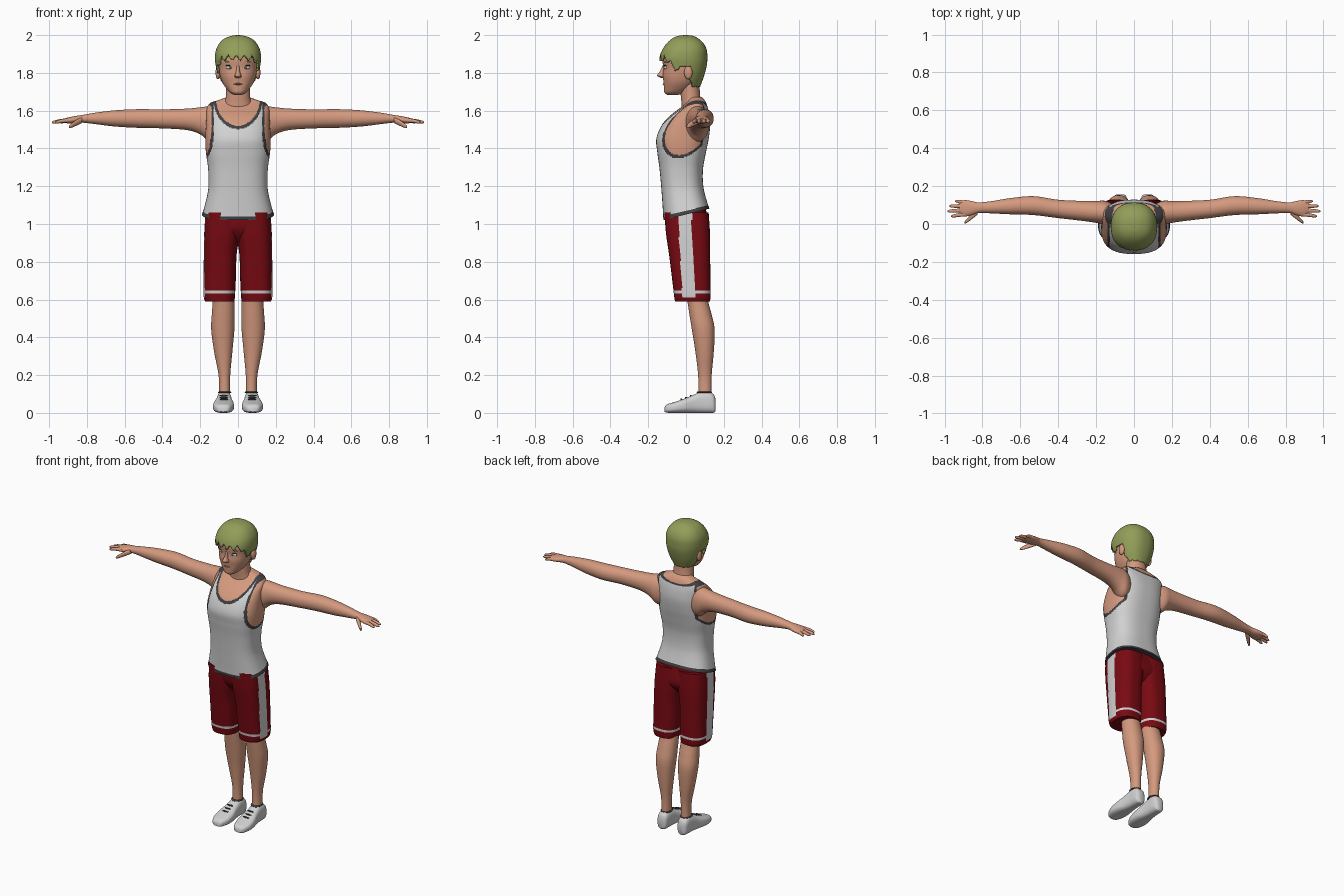
import bpy, bmesh, math
from mathutils import Vector


def material(name, r, g, b):
    m = bpy.data.materials.new(name)
    m.diffuse_color = (r, g, b, 1)
    return m


SKIN = material("skin", 0.66, 0.32, 0.21)
HAIR = material("olive hair", 0.29, 0.34, 0.10)
WHITE = material("off white", 0.64, 0.64, 0.64)
TRIM = material("dark grey", 0.05, 0.05, 0.055)
RED = material("deep red", 0.19, 0.003, 0.006)
LIP = material("lip", 0.42, 0.16, 0.11)
IRIS = material("eye blue grey", 0.10, 0.16, 0.22)


def finish(bm, name, mats, mirror):
    bmesh.ops.recalc_face_normals(bm, faces=bm.faces[:])
    me = bpy.data.meshes.new(name)
    bm.to_mesh(me)
    bm.free()
    ob = bpy.data.objects.new(name, me)
    bpy.context.collection.objects.link(ob)
    for m in mats:
        me.materials.append(m)
    if mirror:
        mod = ob.modifiers.new("mirror", 'MIRROR')
        mod.use_mirror_merge = False
    return ob


def smooth_keys(keys, steps):
    """Catmull-Rom interpolation of the section table."""
    out = []
    for i in range(len(keys) - 1):
        p0, p1 = keys[max(i - 1, 0)], keys[i]
        p2, p3 = keys[i + 1], keys[min(i + 2, len(keys) - 1)]
        for s in range(steps):
            t = s / steps
            out.append([0.5 * (2 * b + (c - a) * t + (2 * a - 5 * b + 4 * c - d) * t * t
                               + (3 * b - a - 3 * c + d) * t ** 3)
                        for a, b, c, d in zip(p0, p1, p2, p3)])
    out.append(list(keys[-1]))
    return out


def loft(name, keys, mats, axis='z', n=32, steps=6, p=2.3, mirror=False, rule=None):
    """Sections (t, a0, a1, b0, b1[, tilt]) along an axis, with rounded cross-sections.
    rule(centre) gives the material index of a face, or None to delete it."""
    bm = bmesh.new()
    rings = []
    for k in smooth_keys(keys, steps):
        t, a0, a1, b0, b1 = k[:5]
        tilt = k[5] if len(k) > 5 else 0
        ring = []
        for i in range(n):
            w = 2 * math.pi * (i + 0.5) / n
            c, s = math.cos(w), math.sin(w)
            a = (a0 + a1) / 2 + (a1 - a0) / 2 * math.copysign(abs(c) ** (2 / p), c)
            b = (b0 + b1) / 2 + (b1 - b0) / 2 * math.copysign(abs(s) ** (2 / p), s)
            h = t + tilt * b
            co = {'z': (a, b, h), 'x': (h, a, b), 'y': (a, h, b)}[axis]
            ring.append(bm.verts.new(co))
        rings.append(ring)
    for r, q in zip(rings, rings[1:]):
        for i in range(n):
            j = (i + 1) % n
            bm.faces.new((r[i], r[j], q[j], q[i]))
    bm.faces.new(rings[0])
    bm.faces.new(rings[-1])
    if rule:
        gone = []
        for f in bm.faces:
            m = rule(f.calc_center_median())
            if m is None:
                gone.append(f)
            else:
                f.material_index = m
        bmesh.ops.delete(bm, geom=gone, context='FACES')
    return finish(bm, name, mats, mirror)


def blob(name, centre, radii, mat, mirror=False):
    bm = bmesh.new()
    bmesh.ops.create_uvsphere(bm, u_segments=20, v_segments=12, radius=1)
    for v in bm.verts:
        v.co = Vector(c + r * x for c, r, x in zip(centre, radii, v.co))
    return finish(bm, name, [mat], mirror)


# Tank top, with bare skin at the neckline and armholes and dark edging
def tank_rule(c):
    x, y, z = abs(c.x), c.y, c.z
    if z - 0.25 * y < 1.07 and z < 1.15:
        return 2
    if y < 0.06:
        neck = math.hypot(x / 0.115, (z - 1.66) / 0.14)
    else:
        neck = math.hypot(x / 0.115, (z - 1.665) / 0.035)
    if neck < 1 or z > 1.662:
        return 1
    if (neck < 1.12) if y < 0.06 else (neck < 1.3):
        return 2
    arm = math.hypot((y - 0.01 - 0.35 * (z - 1.5)) / 0.112, (z - 1.5) / 0.135)
    if arm < 1 and x > 0.14:
        return 1
    if arm < 1.12 and x > 0.128:
        return 2
    return 0


loft("tank_top", [
    (1.05, -.19, .19, -.12, .125, .25), (1.09, -.178, .178, -.122, .113, .2),
    (1.19, -.157, .157, -.13, .092, .08), (1.29, -.158, .158, -.14, .09, 0),
    (1.38, -.17, .17, -.152, .106, 0), (1.45, -.173, .173, -.157, .12, 0),
    (1.52, -.17, .17, -.13, .128, 0), (1.57, -.167, .167, -.088, .125, 0),
    (1.61, -.165, .165, -.037, .117, 0), (1.64, -.148, .148, 0, .107, 0),
    (1.657, -.10, .10, .012, .098, 0), (1.672, -.06, .06, .015, .085, 0)],
    [WHITE, SKIN, TRIM], n=176, steps=14, p=2.6, rule=tank_rule)


# Shorts, with side stripe and thin band above the hem
def shorts_rule(c):
    middle = 0.015 - 0.055 * (c.z - 0.65)
    if c.x > 0.1 and abs(c.y - middle) < 0.036 and c.z > 0.61:
        return 1
    return 1 if 0.634 < c.z < 0.649 else 0


loft("shorts_leg", [
    (.59, .02, .174, -.058, .126), (.62, .016, .182, -.063, .13),
    (.72, .011, .182, -.075, .129), (.84, .007, .181, -.09, .128),
    (.95, -.01, .179, -.106, .127), (1.06, -.02, .172, -.114, .12)],
    [RED, WHITE], n=100, steps=24, p=2.7, mirror=True, rule=shorts_rule)
loft("shorts_hips", [
    (.90, -.08, .08, -.05, .08), (.95, -.15, .15, -.092, .118),
    (1.0, -.17, .17, -.11, .122), (1.1, -.15, .15, -.112, .1)], [RED], p=2.7)

# Legs and shoes
loft("leg", [
    (.05, .045, .10, .065, .133), (.1, .042, .10, .066, .135), (.2, .041, .103, .064, .136),
    (.32, .03, .126, .05, .147), (.44, .019, .142, .031, .152), (.52, .018, .139, .018, .136),
    (.60, .02, .134, .005, .116), (.70, .03, .14, -.02, .11)], [SKIN], p=2.1, mirror=True)
loft("shoe", [
    (-.113, .055, .10, .006, .03), (-.10, .04, .116, .001, .045), (-.06, .024, .131, 0, .058),
    (-.01, .022, .13, 0, .075), (.04, .03, .118, 0, .096), (.085, .034, .112, 0, .113),
    (.125, .036, .11, 0, .111), (.148, .042, .104, .001, .095), (.157, .055, .09, .01, .07)],
    [WHITE], axis='y', n=40, p=2.8, mirror=True)
for y, z in ((-.025, .071), (.0, .080), (.025, .091)):
    blob("shoe_lace", (.075, y, z), (.022, .005, .005), TRIM, True)
blob("shoe_opening", (.071, .097, .109), (.036, .042, .008), TRIM, True)

# Arms and hands
loft("arm", [
    (.10, .0, .10, 1.44, 1.60), (.15, -.004, .122, 1.435, 1.622), (.20, .006, .122, 1.474, 1.618),
    (.27, .016, .122, 1.497, 1.611), (.40, .031, .128, 1.506, 1.607),
    (.53, .047, .147, 1.509, 1.608), (.65, .051, .137, 1.516, 1.602),
    (.75, .056, .121, 1.528, 1.59), (.82, .058, .114, 1.536, 1.578),
    (.86, .046, .122, 1.533, 1.572), (.895, .04, .126, 1.532, 1.565),
    (.92, .055, .115, 1.536, 1.558)], [SKIN], axis='x', p=2.1, mirror=True)
for name, y0, y1, tip in (("index_finger", .052, .042, .967), ("middle_finger", .073, .068, .985),
                          ("ring_finger", .094, .095, .975), ("little_finger", .113, .120, .945)):
    m = (.89 + tip) / 2
    ym = (y0 + y1) / 2
    loft(name, [
        (.88, y0 - .011, y0 + .011, 1.539, 1.561), (m, ym - .01, ym + .01, 1.536, 1.556),
        (tip - .012, y1 - .008, y1 + .008, 1.532, 1.548),
        (tip, y1 - .003, y1 + .003, 1.535, 1.541)], [SKIN], axis='x', n=14, steps=4, mirror=True)
loft("thumb", [
    (.825, .05, .085, 1.535, 1.565), (.85, .03, .063, 1.523, 1.555),
    (.875, .011, .036, 1.512, 1.538), (.89, .003, .02, 1.507, 1.526),
    (.896, .004, .01, 1.509, 1.516)], [SKIN], axis='x', n=14, steps=4, mirror=True)

# Neck and head
loft("neck", [
    (1.58, -.085, .085, -.02, .09), (1.64, -.071, .071, -.024, .085),
    (1.68, -.064, .064, -.028, .075), (1.78, -.064, .064, -.035, .07)], [SKIN], p=2.1)
loft("head", [
    (1.684, -.022, .022, -.10, -.04), (1.696, -.043, .043, -.114, -.005),
    (1.72, -.064, .064, -.117, .03), (1.75, -.083, .083, -.119, .055),
    (1.785, -.095, .095, -.123, .075), (1.825, -.102, .102, -.12, .086),
    (1.88, -.106, .106, -.125, .092), (1.93, -.097, .097, -.106, .085),
    (1.97, -.06, .06, -.06, .05)], [SKIN], n=48, p=2.25)
blob("ear", (.106, .012, 1.802), (.013, .022, .036), SKIN, True)

# Face details
loft("nose", [
    (1.772, -.012, .012, -.13, -.10), (1.781, -.02, .02, -.149, -.10),
    (1.79, -.016, .016, -.152, -.10), (1.81, -.010, .010, -.138, -.10),
    (1.84, -.008, .008, -.124, -.10)], [SKIN], n=20, p=2)
blob("mouth", (0, -.115, 1.741), (.024, .0085, .005), LIP)
blob("eye_white", (.043, -.105, 1.828), (.021, .0115, .0095), WHITE, True)
blob("iris", (.041, -.112, 1.828), (.008, .006, .0085), IRIS, True)
blob("upper_eyelash", (.043, -.107, 1.839), (.023, .0095, .003), TRIM, True)
blob("eyebrow", (.045, -.107, 1.857), (.025, .010, .004), HAIR, True)


# Hair shell, trimmed along a ragged hairline
def hair_rule(c):
    a = abs(math.atan2(c.x, -(c.y + 0.015)))
    tooth = abs((math.atan2(c.x, -(c.y + 0.015)) / 0.36 + 0.2) % 1 - 0.5) * 2
    if a < 0.75:
        line = 1.862 + 0.035 * tooth
    elif a < 1.4:
        line = 1.865 - (a - 0.75) * 0.12 + 0.03 * tooth
    elif a < 1.95:
        line = 1.835
    else:
        line = 1.722 + 0.008 * tooth + max(0, 2.2 - a) * 0.15
    return None if c.z < line else 0


hair = loft("hair", [
    (1.70, -.058, .058, -.10, .065), (1.74, -.085, .085, -.12, .08),
    (1.785, -.106, .106, -.131, .096), (1.84, -.118, .118, -.137, .11),
    (1.88, -.122, .122, -.14, .113), (1.92, -.117, .117, -.127, .11),
    (1.955, -.1, .1, -.103, .094), (1.98, -.075, .075, -.076, .068),
    (1.995, -.04, .04, -.044, .04), (2.0, -.006, .006, -.01, .008)],
    [HAIR], n=160, steps=9, p=2.3, rule=hair_rule)
solid = hair.modifiers.new("thickness", 'SOLIDIFY')
solid.thickness = 0.012
solid.offset = -1

# Smooth shading everywhere
bpy.ops.object.select_all(action='DESELECT')
for ob in bpy.context.scene.objects:
    ob.select_set(True)
bpy.context.view_layer.objects.active = hair
bpy.ops.object.shade_smooth_by_angle(angle=math.radians(50))
